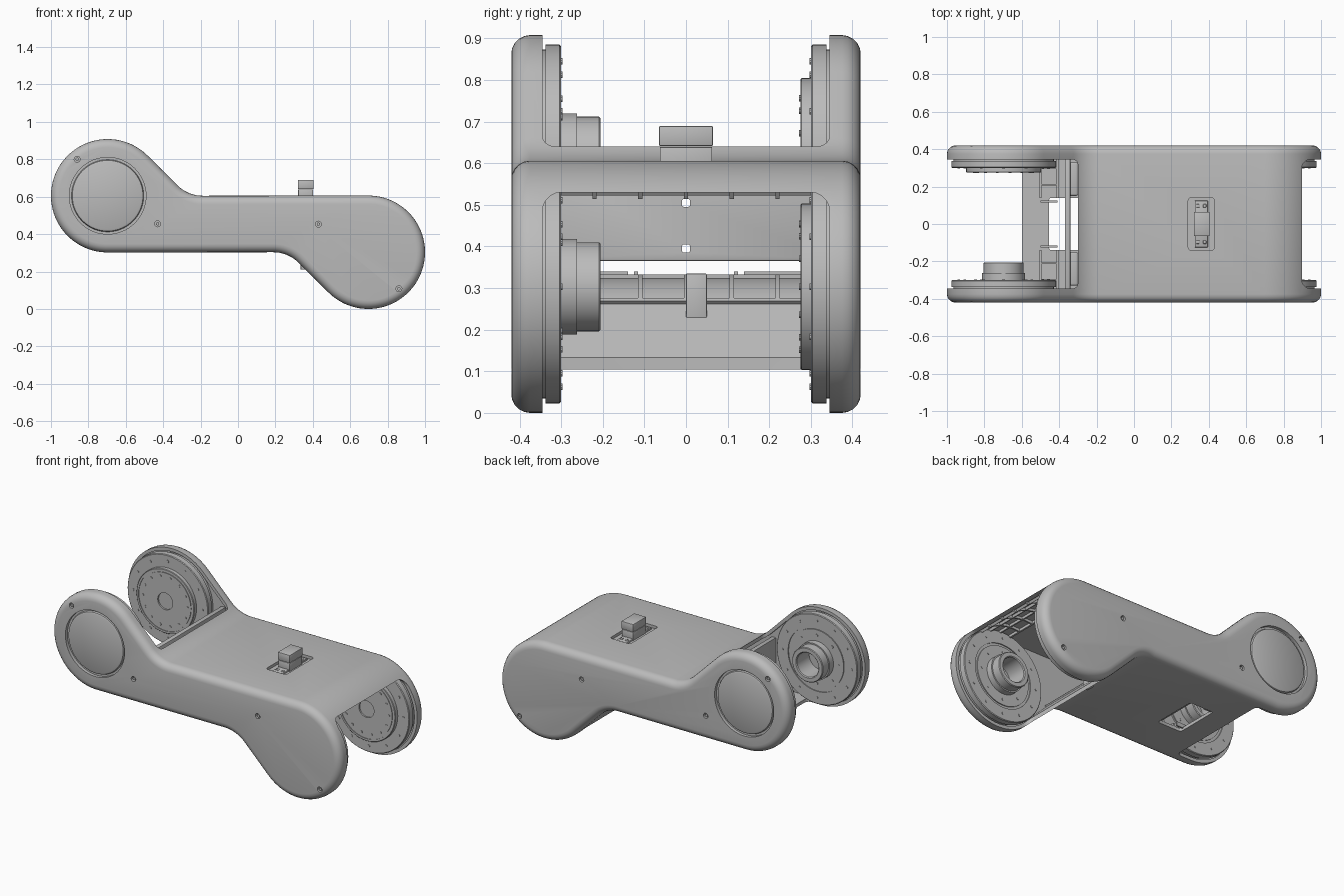
import bpy, bmesh
from math import sin, cos, pi, radians
from mathutils import Matrix, Vector

old = bpy.data.objects.get("Cube")
if old:
    bpy.data.objects.remove(old, do_unlink=True)

grey = bpy.data.materials.new("plain_grey")
grey.use_nodes = True
grey.diffuse_color = (0.5, 0.5, 0.5, 1)
grey.node_tree.nodes["Principled BSDF"].inputs["Base Color"].default_value = (0.5, 0.5, 0.5, 1)

R, H = 0.303, 0.908              # end radius, total height
LEFT, RIGHT = (-0.697, H - R), (0.697, R)
FILLET = 0.19


def finish(name, bm, smooth=True):
    bmesh.ops.recalc_face_normals(bm, faces=bm.faces)
    me = bpy.data.meshes.new(name)
    bm.to_mesh(me)
    bm.free()
    me.materials.append(grey)
    ob = bpy.data.objects.new(name, me)
    bpy.context.collection.objects.link(ob)
    if smooth:
        shade(ob)
    return ob


def activate(ob):
    bpy.ops.object.select_all(action='DESELECT')
    ob.select_set(True)
    bpy.context.view_layer.objects.active = ob


def shade(ob):
    activate(ob)
    bpy.ops.object.shade_smooth_by_angle(angle=radians(30))


def arc(c, r, a0, a1, n):
    angles = [radians(a0 + (a1 - a0) * i / n) for i in range(n + 1)]
    return [(c[0] + r * cos(a), c[1] + r * sin(a)) for a in angles]


def turn(pts):
    return [(-x, H - z) for x, z in pts]


def outline(inset):
    # round end, sloped neck and concave fillet, repeated by a half turn
    half = arc(LEFT, R - inset, 270, 45, 56)
    half += arc((-0.189, H - R + FILLET), FILLET + inset, 225, 270, 10)
    return half + turn(half)


def prism(name, pts, y0, y1, smooth=True):
    bm = bmesh.new()
    face = bm.faces.new([bm.verts.new((x, y0, z)) for x, z in pts])
    out = bmesh.ops.extrude_face_region(bm, geom=[face])
    verts = [v for v in out["geom"] if isinstance(v, bmesh.types.BMVert)]
    bmesh.ops.translate(bm, verts=verts, vec=(0, y1 - y0, 0))
    return finish(name, bm, smooth)


def box(name, xs, ys, zs, bevel=0.0, segments=5):
    bm = bmesh.new()
    bmesh.ops.create_cube(bm, size=1)
    for v in bm.verts:
        v.co = Vector([(a + b) / 2 + c * (b - a) for c, (a, b) in zip(v.co, (xs, ys, zs))])
    if bevel:
        bmesh.ops.bevel(bm, geom=bm.edges[:], offset=bevel, segments=segments,
                        profile=0.5, affect='EDGES')
    return finish(name, bm)


def pegs(name, centres, y, radius, depth, segments=16):
    bm = bmesh.new()
    for x, z in centres:
        m = Matrix.Translation((x, y, z)) @ Matrix.Rotation(pi / 2, 4, 'X')
        bmesh.ops.create_cone(bm, cap_ends=True, segments=segments, radius1=radius,
                              radius2=radius, depth=depth, matrix=m)
    return finish(name, bm)


def lathe(name, profile, centre, side):
    bm = bmesh.new()
    vs = [bm.verts.new((centre[0] + r, side * y, centre[1])) for r, y in profile]
    es = [bm.edges.new(pair) for pair in zip(vs, vs[1:])]
    bmesh.ops.spin(bm, geom=vs + es, cent=(centre[0], 0, centre[1]), axis=(0, 1, 0),
                   angle=2 * pi, steps=64)
    bmesh.ops.remove_doubles(bm, verts=bm.verts, dist=0.0005)
    return finish(name, bm)


def cut(target, cutter):
    cutter.hide_render = True
    activate(target)
    mod = target.modifiers.new("cut", 'BOOLEAN')
    mod.operation, mod.solver, mod.object = 'DIFFERENCE', 'EXACT', cutter
    bpy.ops.object.modifier_apply(modifier=mod.name)
    bpy.data.objects.remove(cutter, do_unlink=True)


# Hollow body with rounded rims
body = prism("body_shell", outline(0), -0.42, 0.42, False)
activate(body)
mod = body.modifiers.new("round", 'BEVEL')
mod.width, mod.segments, mod.limit_method, mod.angle_limit = 0.045, 5, 'ANGLE', radians(60)
bpy.ops.object.modifier_apply(modifier=mod.name)
cut(body, prism("cavity", outline(0.02), -0.365, 0.365, False))

# Open both ends between the side walls, then the top and bottom slots
MOUTH = (-0.345, 0.345)
cut(body, box("right_mouth", (0.467, 1.3), MOUTH, (-0.3, 0.53), 0.045))
cut(body, box("left_mouth", (-1.3, -0.6), MOUTH, (0.15, 1.3), 0.03))
cut(body, box("left_roof", (-1.3, -0.3), MOUTH, (0.34, 1.3), 0.03))
cut(body, box("top_slot", (0.29, 0.43), (-0.14, 0.14), (0.54, 0.66), 0.015, 3))
cut(body, box("bottom_slot", (-0.455, -0.29), (-0.14, 0.14), (0.25, 0.36), 0.015, 3))

# Cap recesses and screw holes on both side walls
screws = [(-0.86, 0.8), (-0.43, 0.455)]
screws += [(-x, H - z) for x, z in screws]
for side, word in ((-1, "front"), (1, "back")):
    cut(body, pegs("cap_recess", [LEFT], side * 0.425, 0.205, 0.05, 64))
    cut(body, pegs("screw_holes", screws, side * 0.42, 0.016, 0.04))
    pegs(word + "_screws", screws, side * 0.405, 0.009, 0.02)
    lathe(word + "_round_cap", [(0, 0.415), (0.18, 0.415), (0.189, 0.411), (0.193, 0.402),
                                (0.193, 0.39), (0, 0.39)], LEFT, side)
shade(body)

# Joint hubs: a hollow boss on the front wall, a flat flange on the back wall
flange = [(0, 0.37), (0.268, 0.37), (0.268, 0.338), (0.28, 0.338), (0.28, 0.304), (0.276, 0.3)]
boss = flange + [(0.2, 0.3), (0.2, 0.306), (0.185, 0.306), (0.185, 0.3), (0.115, 0.3),
                 (0.115, 0.262), (0.107, 0.262), (0.107, 0.209), (0.103, 0.205),
                 (0.08, 0.205), (0.075, 0.21), (0.075, 0.33), (0, 0.33)]
plate = flange + [(0.2, 0.3), (0.2, 0.278), (0.197, 0.275), (0.185, 0.275), (0.185, 0.279),
                  (0.178, 0.279), (0.178, 0.275), (0.052, 0.275), (0.052, 0.285), (0, 0.285)]
for word, centre in (("left_end", LEFT), ("right_end", RIGHT)):
    lathe(word + "_boss_hub", boss, centre, -1)
    lathe(word + "_flat_hub", plate, centre, 1)
    for n, radius, y in ((12, 0.24, -0.3), (12, 0.24, 0.3), (8, 0.15, -0.3), (14, 0.155, 0.275)):
        ring = arc(centre, radius, 0, 360 - 360 / n, n - 1)
        pegs(word + "_hub_bolts", ring, y, 0.008, 0.006, 10)

# Key block in the top pocket
box("pocket_floor", (0.28, 0.44), (-0.15, 0.15), (0.57, 0.588))
box("pocket_bracket", (0.325, 0.395), (-0.125, 0.125), (0.58, 0.598), 0.004, 2)
box("key_base", (0.322, 0.402), (-0.063, 0.063), (0.58, 0.639), 0.002, 2)
box("key_top", (0.32, 0.404), (-0.065, 0.065), (0.641, 0.69), 0.004, 2)
for sy in (-1, 1):
    for x in (0.342, 0.378):
        box("bracket_screw", (x - 0.009, x + 0.009), (sy * 0.097 - 0.009, sy * 0.097 + 0.009),
            (0.59, 0.602), 0.004, 3)

# Inner partition behind the left mouth, with two through holes
wall = box("partition", (-0.37, -0.34), (-0.365, 0.365), (0.365, 0.63), 0.005, 2)
for z in (0.395, 0.505):
    cut(wall, box("through_hole", (-0.4, -0.3), (-0.01, 0.01), (z - 0.01, z + 0.01), 0.006, 3))
shade(wall)
for sy in (-1, 1):
    ys = sorted((sy * 0.15, sy * 0.33))
    box("partition_pad", (-0.362, -0.298), ys, (0.55, 0.6), 0.012, 3)
    box("partition_foot", (-0.37, -0.34), sorted((sy * 0.3, sy * 0.36)), (0.31, 0.4))

# Floor frame near the left mouth
for x in (-0.5, -0.408):
    for ys in ((-0.345, -0.14), (0.14, 0.345)):
        box("floor_rail", (x - 0.006, x + 0.006), ys, (0.315, 0.34))
for y in (-0.3, -0.21, -0.12, 0.12, 0.21, 0.3):
    box("floor_rib", (-0.5, -0.408), (y - 0.005, y + 0.005), (0.315, 0.34))

# Stiffening ribs inside the right end
low = (0.189, R - FILLET)
for y in (-0.22, -0.11, 0, 0.11, 0.22):
    roof = arc(RIGHT, R - 0.015, 52, 100, 10) + arc(RIGHT, R - 0.035, 100, 52, 10)
    prism("roof_rib", roof, y - 0.005, y + 0.005)
    neck = arc(low, FILLET + 0.015, 45, 90, 8) + arc(low, FILLET + 0.03, 90, 45, 8)
    prism("neck_rib", neck, y - 0.005, y + 0.005)
for a in (55, 70, 85, 100):
    bar = arc(RIGHT, R - 0.015, a, a + 2, 1) + arc(RIGHT, R - 0.035, a + 2, a, 1)
    prism("roof_cross_rib", bar, -0.345, 0.345)
for a in (45, 88):
    bar = arc(low, FILLET + 0.015, a, a + 3, 1) + arc(low, FILLET + 0.03, a + 3, a, 1)
    prism("neck_cross_rib", bar, -0.36, 0.36)
box("neck_clip", (0.335, 0.37), (0, 0.05), (0.21, 0.335), 0.003, 2)
